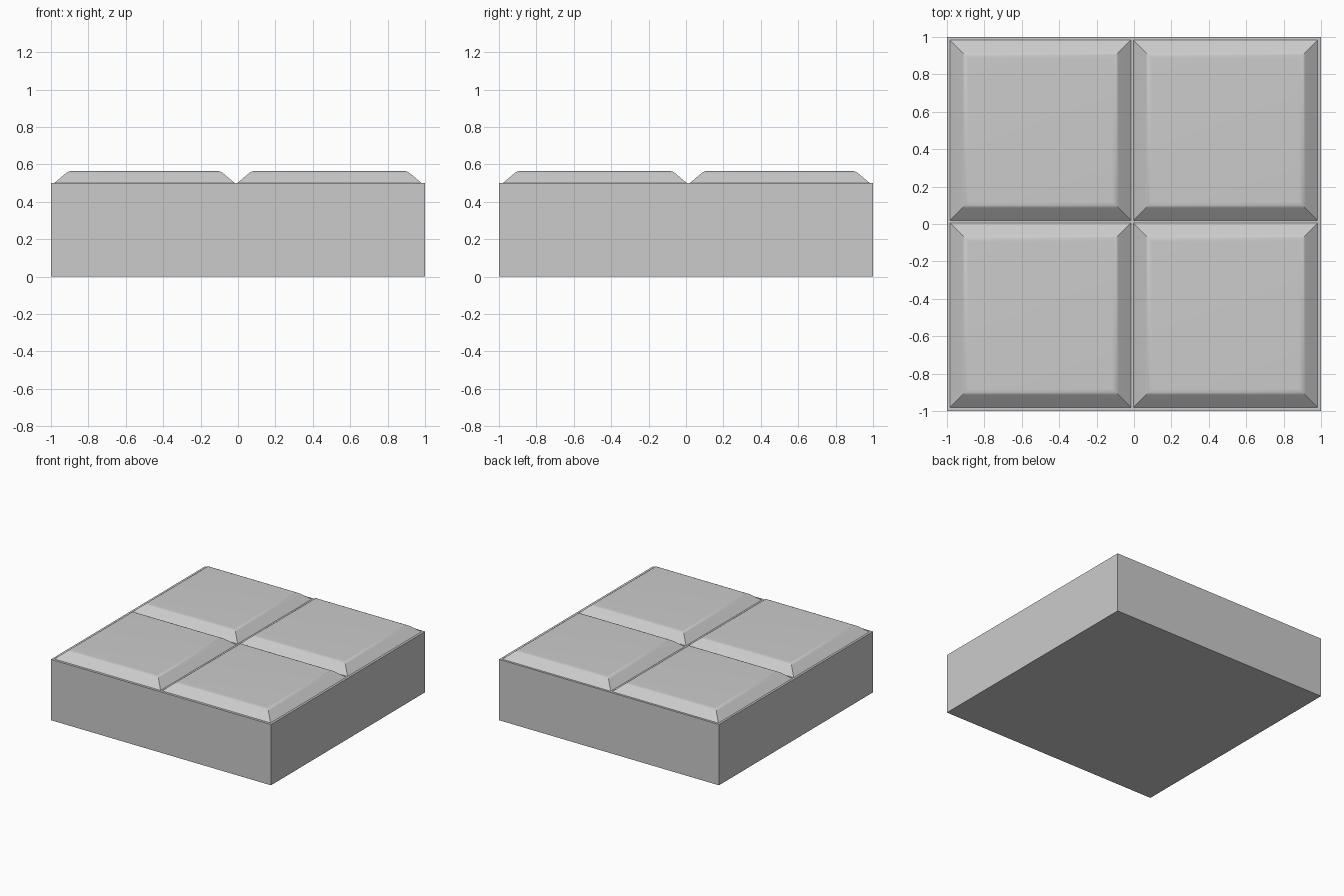
import bpy, bmesh, math

if "Cube" in bpy.data.objects:
    bpy.data.objects.remove(bpy.data.objects["Cube"])

# Bevel profile of a tile: (inset from the tile outline, height)
PROFILE = [(0.0, 0.495), (0.0, 0.5), (0.063, 0.553), (0.07, 0.558),
           (0.078, 0.562), (0.088, 0.5645), (0.1, 0.565)]


def stacked_block(name, x0, x1, y0, y1, profile):
    """Rectangular block lofted through inset rectangles."""
    bm = bmesh.new()
    rings = []
    for d, z in profile:
        corners = [(x0 + d, y0 + d), (x1 - d, y0 + d), (x1 - d, y1 - d), (x0 + d, y1 - d)]
        rings.append([bm.verts.new((x, y, z)) for x, y in corners])
    bm.faces.new(rings[0][::-1])
    for a, b in zip(rings, rings[1:]):
        for i in range(4):
            j = (i + 1) % 4
            bm.faces.new((a[i], a[j], b[j], b[i]))
    bm.faces.new(rings[-1])
    mesh = bpy.data.meshes.new(name)
    bm.to_mesh(mesh)
    bm.free()
    obj = bpy.data.objects.new(name, mesh)
    bpy.context.collection.objects.link(obj)
    return obj


# Base slab
stacked_block("base_slab", -1, 1, -1, 1, [(0, 0), (0, 0.5)])

# Four bevelled paving tiles with narrow grooves between them
for xn, x0, x1 in (("left", -0.983, -0.017), ("right", -0.004, 0.982)):
    for yn, y0, y1 in (("front", -0.98, 0.005), ("back", 0.02, 0.983)):
        tile = stacked_block(f"tile_{yn}_{xn}", x0, x1, y0, y1, PROFILE)
        bpy.ops.object.select_all(action='DESELECT')
        tile.select_set(True)
        bpy.context.view_layer.objects.active = tile
        bpy.ops.object.shade_smooth_by_angle(angle=math.radians(30))
